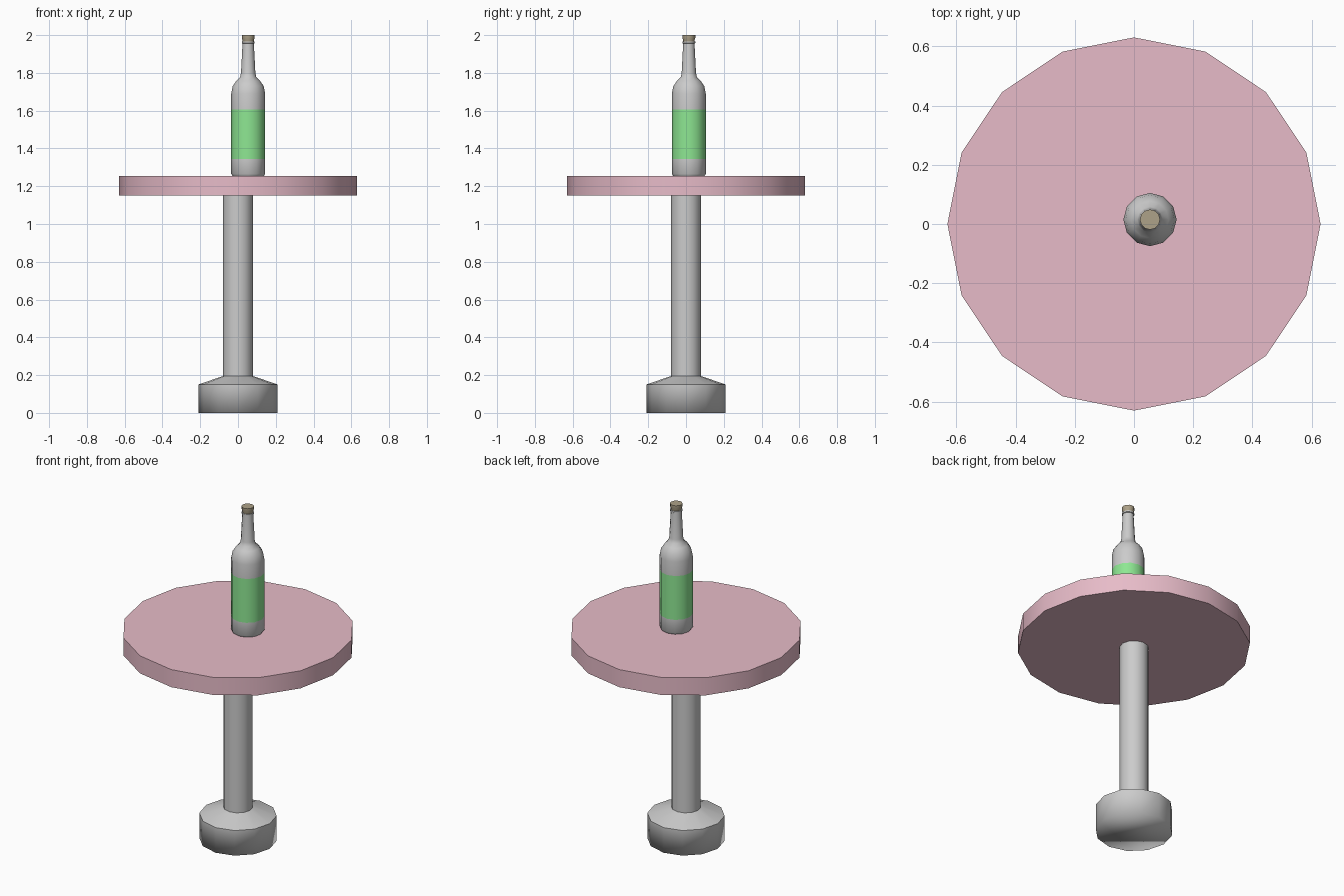
import bpy, bmesh, math

if "Cube" in bpy.data.objects:
    bpy.data.objects.remove(bpy.data.objects["Cube"])


def material(name, rgb):
    m = bpy.data.materials.new(name)
    m.diffuse_color = (*rgb, 1)
    m.use_nodes = True
    m.node_tree.nodes["Principled BSDF"].inputs["Base Color"].default_value = m.diffuse_color
    return m


def lathe(name, profile, sides, centre=(0, 0), mats=(), bands=(), sharp=(), angle=None):
    """Revolve (radius, z) points; bands = segments using material 1, sharp = rings kept hard."""
    bm = bmesh.new()
    rings = []
    for r, z in profile:
        rings.append([bm.verts.new((r * math.cos(2 * math.pi * i / sides),
                                    r * math.sin(2 * math.pi * i / sides), z))
                      for i in range(sides)])
    for k, (a, b) in enumerate(zip(rings, rings[1:])):
        for i in range(sides):
            j = (i + 1) % sides
            f = bm.faces.new((a[i], a[j], b[j], b[i]))
            f.material_index = 1 if k in bands else 0
    bm.faces.new(rings[0][::-1])
    bm.faces.new(rings[-1])
    for f in bm.faces:
        f.smooth = True
    for k in sharp:
        ring = rings[k]
        for i in range(sides):
            bm.edges.get((ring[i], ring[(i + 1) % sides])).smooth = False
    me = bpy.data.meshes.new(name)
    bm.to_mesh(me)
    bm.free()
    for m in mats:
        me.materials.append(m)
    ob = bpy.data.objects.new(name, me)
    ob.location = (*centre, 0)
    bpy.context.collection.objects.link(ob)
    return ob


pink = material("pink_top", (0.80, 0.50, 0.58))
grey = material("plain_grey", (0.8, 0.8, 0.8))
green = material("green_label", (0.27, 0.80, 0.29))
brown = material("cork_brown", (0.42, 0.36, 0.25))

# Pedestal: weighted foot, sloped collar and column
lathe("pedestal", [(0.21, 0), (0.21, 0.15), (0.08, 0.195), (0.08, 1.15)], 12,
      sharp=(1, 2, 3))

# Round table top
lathe("table_top", [(0.63, 1.15), (0.63, 1.255)], 16, mats=(pink,), sharp=(0, 1))

# Bottle with wrapped label, standing slightly off centre
spot = (0.054, 0.015)
lathe("bottle", [(0.083, 1.255), (0.09, 1.265), (0.09, 1.344), (0.09, 1.606),
                 (0.09, 1.69), (0.082, 1.73), (0.063, 1.758), (0.043, 1.777),
                 (0.038, 1.80), (0.03, 1.955), (0.034, 1.957), (0.034, 1.966)],
      12, spot, (grey, green), bands=(2,), sharp=(0, 9, 10, 11))

# Cork, flared at its top
lathe("cork", [(0.029, 1.96), (0.030, 1.972), (0.034, 1.985), (0.034, 2.0)],
      12, spot, (brown,), sharp=(0, 3))
